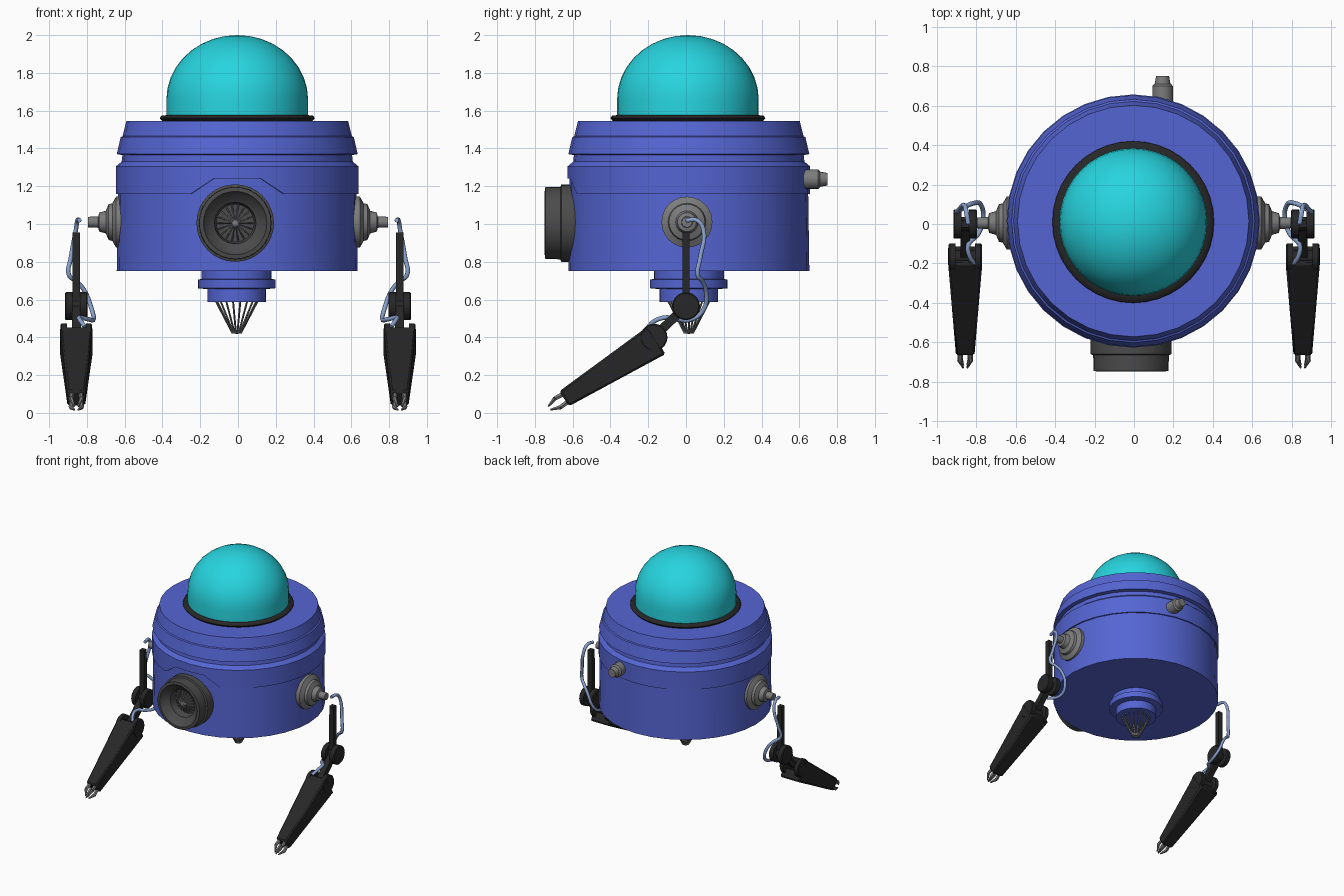
import bpy, bmesh, math
from mathutils import Vector

if "Cube" in bpy.data.objects:
    bpy.data.objects.remove(bpy.data.objects["Cube"])

BLUE = ("blue", (0.09, 0.13, 0.65, 1))
TEAL = ("teal", (0.02, 0.66, 0.74, 1))
DARK = ("dark", (0.02, 0.02, 0.021, 1))
STEEL = ("steel", (0.07, 0.07, 0.07, 1))
GREY = ("grey", (0.2, 0.2, 0.2, 1))
HOSE = ("hose", (0.25, 0.36, 0.62, 1))


def material(spec):
    mat = bpy.data.materials.get(spec[0]) or bpy.data.materials.new(spec[0])
    mat.diffuse_color = spec[1]
    mat.use_nodes = True
    mat.node_tree.nodes["Principled BSDF"].inputs["Base Color"].default_value = mat.diffuse_color
    return mat


def lathe(bm, profile, loc, axis, n=32, phase=0.0):
    """Revolve (radius, distance) points round an axis; ends are capped."""
    z = Vector(axis).normalized()
    ref = Vector((0, 1, 0)) if abs(z.x) > 0.9 else Vector((1, 0, 0))
    y = z.cross(ref).normalized()
    x = y.cross(z)
    rings = []
    for r, d in profile:
        angles = [phase + 2 * math.pi * i / n for i in range(n)] if r > 0 else [0]
        rings.append([bm.verts.new(Vector(loc) + z * d + (x * math.cos(a) + y * math.sin(a)) * r)
                      for a in angles])
    for a, b in zip(rings, rings[1:]):
        for i in range(n):
            quad = [a[i % len(a)], a[(i + 1) % len(a)], b[(i + 1) % len(b)], b[i % len(b)]]
            bm.faces.new(list(dict.fromkeys(quad)))
    for ring in (rings[0], rings[-1]):
        if len(ring) > 1:
            bm.faces.new(ring)


def rod(bm, a, b, r1, r2, n=6, phase=0.0):
    a, b = Vector(a), Vector(b)
    lathe(bm, [(r1, 0), (r2, (b - a).length)], a, b - a, n, phase)


def finish(name, bm, color, mirror=False, bevel=0.0, angle=35):
    bmesh.ops.recalc_face_normals(bm, faces=bm.faces)
    me = bpy.data.meshes.new(name)
    bm.to_mesh(me)
    bm.free()
    me.materials.append(material(color))
    me.shade_smooth()
    me.set_sharp_from_angle(angle=math.radians(angle))
    ob = bpy.data.objects.new(name, me)
    bpy.context.collection.objects.link(ob)
    if bevel:
        mod = ob.modifiers.new("bevel", 'BEVEL')
        mod.width, mod.segments = bevel, 1
    if mirror:
        ob.modifiers.new("mirror", 'MIRROR').use_mirror_merge = False
    return ob


def turned(name, profile, loc, axis, color, n=32, mirror=False, angle=35):
    bm = bmesh.new()
    lathe(bm, profile, loc, axis, n)
    return finish(name, bm, color, mirror, angle=angle)


CX, CY = -0.004, 0.015
UP, FRONT, SIDE = (0, 0, 1), (0, -1, 0), (1, 0, 0)

# Body shell; its upper cover arches over the front thruster
bm = bmesh.new()
lathe(bm, [(0, 0.75), (0.638, 0.75), (0.632, 1.16), (0.642, 1.16), (0.642, 1.305), (0.612, 1.33),
           (0.608, 1.365), (0.638, 1.37), (0.617, 1.46), (0.607, 1.465), (0.587, 1.545), (0, 1.545)],
      (CX, CY, 0), UP)
for v in bm.verts:
    if abs(v.co.z - 1.16) < 0.001 and v.co.y < -0.5 and abs(v.co.x - CX) < 0.15:
        v.co.z = 1.24
finish("body_shell", bm, BLUE, angle=25)

# Dome and its seal
dome = [(0.375, 1.55), (0.375, 1.66)]
dome += [(0.375 * math.cos(math.radians(a)), 1.66 + 0.34 * math.sin(math.radians(a)))
         for a in range(10, 90, 10)] + [(0, 2.0)]
turned("dome", dome, (CX, 0.01, 0), UP, TEAL, 40)
turned("dome_seal", [(0.37, 1.54), (0.398, 1.545), (0.41, 1.56), (0.402, 1.573), (0.37, 1.577)],
       (CX, 0.01, 0), UP, DARK, 40, angle=60)

# Stepped neck under the body with a caged nozzle
turned("bottom_neck", [(0.185, 0.76), (0.185, 0.71), (0.205, 0.705), (0.205, 0.66), (0.155, 0.655),
                       (0.155, 0.588), (0, 0.588)], (-0.007, CY, 0), UP, BLUE)


def cage(bm, centre, axis, r1, r2, depth, n, thick):
    """Ring of slim rods that converge on a hub."""
    z = Vector(axis)
    ref = Vector(SIDE)
    y = z.cross(ref)
    c = Vector(centre)
    for i in range(n):
        a = 2 * math.pi * i / n
        d = ref * math.cos(a) + y * math.sin(a)
        rod(bm, c + d * r1, c + z * depth + d * r2, thick, thick, 4)
    lathe(bm, [(r2 + 0.008, depth - 0.012), (r2 + 0.004, depth), (0, depth + 0.004)], centre, axis, 16)


bm = bmesh.new()
cage(bm, (-0.007, CY, 0.59), (0, 0, -1), 0.11, 0.022, 0.168, 18, 0.005)
finish("bottom_nozzle_cage", bm, GREY)

# Front thruster
ENGINE = (-0.015, -0.58, 1.005)
turned("front_thruster", [(0.205, 0), (0.205, 0.08), (0.192, 0.085), (0.19, 0.165), (0.168, 0.168),
                          (0.155, 0.145), (0.11, 0.115), (0.1, 0.055), (0, 0.055)],
       ENGINE, FRONT, STEEL)
bm = bmesh.new()
cage(bm, (-0.015, -0.64, 1.005), FRONT, 0.098, 0.016, 0.06, 18, 0.004)
finish("front_thruster_fan", bm, GREY)

# Back plug
turned("back_plug", [(0.052, 0), (0.052, 0.1), (0.046, 0.107), (0.04, 0.11), (0.033, 0.15), (0, 0.15)],
       (0.145, 0.6, 1.237), (0, 1, 0), GREY, 16)

# Shoulder mounts
turned("shoulder_mounts", [(0.135, 0.58), (0.135, 0.645), (0.1, 0.665), (0.095, 0.685), (0.06, 0.7),
                           (0.05, 0.735), (0.03, 0.74), (0.028, 0.795), (0, 0.795)],
       (0, 0.005, 1.01), SIDE, GREY, 24, mirror=True)

# Arms, built on the right and mirrored
AX = 0.856
SQ = math.sqrt(2)
bm = bmesh.new()
rod(bm, (AX, 0, 0.54), (AX, 0, 0.955), 0.02 * SQ, 0.019 * SQ, 4, math.pi / 4)
finish("upper_arms", bm, DARK, True)

bm = bmesh.new()
for y, z, r, inner, outer in ((0, 0.565, 0.074, 0.02, 0.06), (-0.17, 0.4, 0.072, 0.05, 0.084)):
    for s in (-1, 1):
        lathe(bm, [(r, inner), (r, outer - 0.006), (r - 0.006, outer)], (AX, y, z), (s, 0, 0), 20)
    lathe(bm, [(0.035, -inner - 0.01), (0.035, inner + 0.01)], (AX, y, z), SIDE, 12)
rod(bm, (AX, 0, 0.565), (AX, -0.18, 0.392), 0.024 * SQ, 0.024 * SQ, 4, math.pi / 4)
finish("arm_joints", bm, DARK, True)

# Tapered forearms
A, B = Vector((AX, -0.155, 0.385)), Vector((AX, -0.645, 0.075))
bm = bmesh.new()
rod(bm, A, B, 0.087 * SQ, 0.047 * SQ, 4, math.pi / 4)
finish("forearms", bm, DARK, True, bevel=0.01)

# Claws: curved prongs closing to a point
bm = bmesh.new()
u = (B - A).normalized()
side = Vector(SIDE)
v = u.cross(side)
for i in range(4):
    a = math.pi / 4 + i * math.pi / 2
    d = side * math.cos(a) + v * math.sin(a)
    pts = [B - u * 0.01 + d * 0.034, B + u * 0.04 + d * 0.039, B + u * 0.092 + d * 0.015]
    rod(bm, pts[0], pts[1], 0.014, 0.013)
    rod(bm, pts[1], pts[2], 0.013, 0.005)
finish("claws", bm, GREY, True)

# Hoses wrapping each arm
PATH = [(0.84, 0.0, 1.02), (0.85, 0.06, 1.018), (0.858, 0.092, 0.97), (0.885, 0.075, 0.82),
        (0.895, 0.062, 0.73), (0.86, 0.085, 0.70), (0.815, 0.105, 0.65), (0.775, 0.095, 0.55),
        (0.765, 0.03, 0.495), (0.79, -0.05, 0.495), (0.84, -0.105, 0.505), (0.835, -0.16, 0.49),
        (0.81, -0.2, 0.455)]
cu = bpy.data.curves.new("arm_hoses", 'CURVE')
cu.dimensions = '3D'
cu.bevel_depth, cu.bevel_resolution, cu.resolution_u = 0.012, 2, 5
cu.use_fill_caps = True
cu.materials.append(material(HOSE))
for s in (-1, 1):
    sp = cu.splines.new('BEZIER')
    sp.bezier_points.add(len(PATH) - 1)
    for bp, (x, y, z) in zip(sp.bezier_points, PATH):
        bp.co = (s * x, y, z)
        bp.handle_left_type = bp.handle_right_type = 'AUTO'
bpy.context.collection.objects.link(bpy.data.objects.new("arm_hoses", cu))
